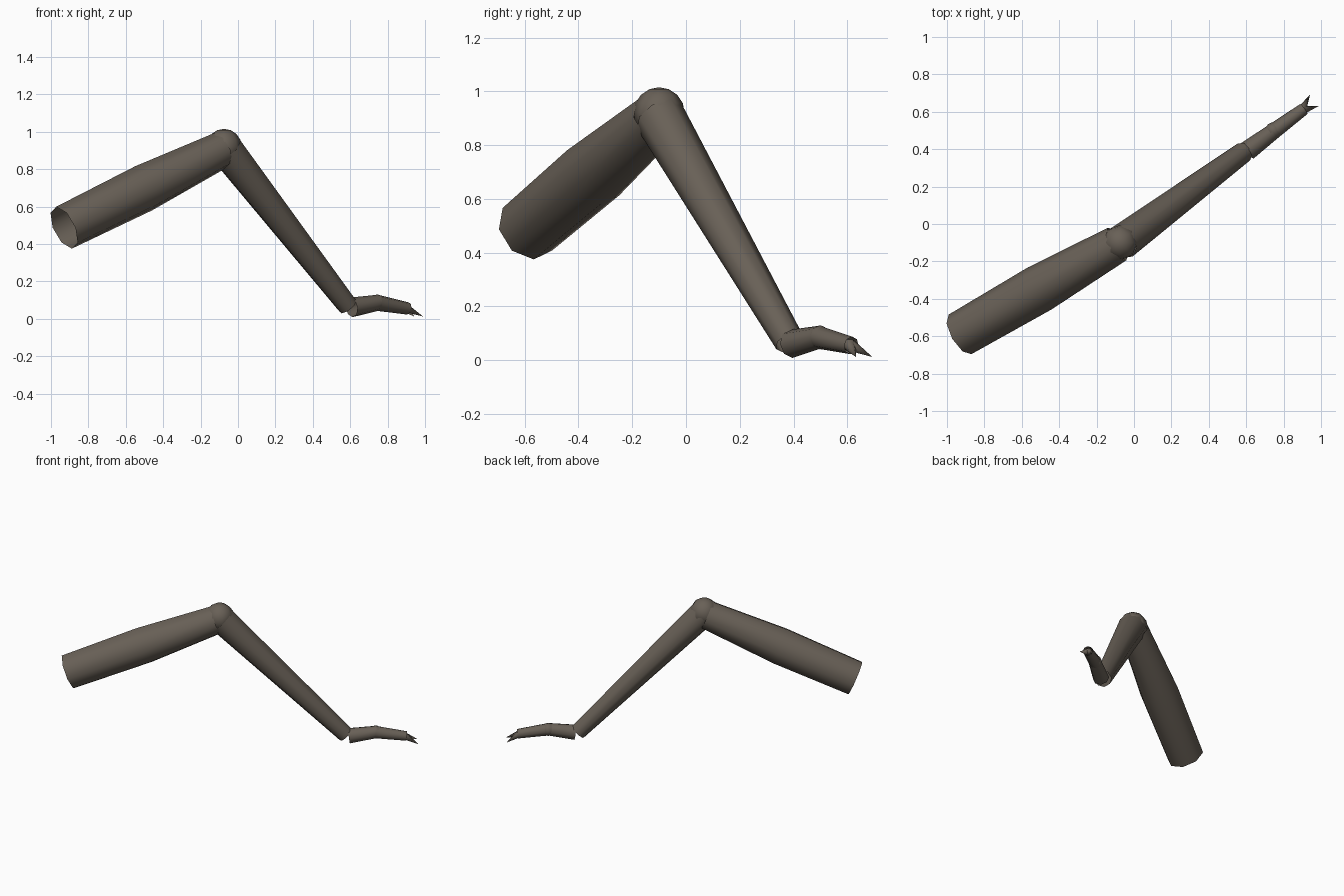
import bpy, bmesh, math
from mathutils import Vector, Matrix

cube = bpy.data.objects.get("Cube")
if cube:
    bpy.data.objects.remove(cube)

shell = bpy.data.materials.new("dark brown shell")
COLOUR = (0.14, 0.118, 0.095, 1)
shell.diffuse_color = COLOUR
shell.use_nodes = True
shell.node_tree.nodes["Principled BSDF"].inputs["Base Color"].default_value = COLOUR


def finish(name, bm):
    mesh = bpy.data.meshes.new(name)
    bm.to_mesh(mesh)
    bm.free()
    mesh.materials.append(shell)
    obj = bpy.data.objects.new(name, mesh)
    bpy.context.collection.objects.link(obj)
    bpy.ops.object.select_all(action="DESELECT")
    obj.select_set(True)
    bpy.context.view_layer.objects.active = obj
    bpy.ops.object.shade_smooth_by_angle(angle=math.radians(60))


def tube(name, stations, sides=8):
    """Open tube through (centre, radius) stations; a zero radius ends in a point."""
    bm = bmesh.new()
    points = [Vector(p) for p, r in stations]
    rings = []
    for i, (p, r) in enumerate(stations):
        axis = (points[min(i + 1, len(points) - 1)] - points[max(i - 1, 0)]).normalized()
        side = axis.cross(Vector((0, 0, 1))).normalized()
        up = side.cross(axis)
        if r == 0:
            rings.append([bm.verts.new(p)] * sides)
            continue
        rings.append([bm.verts.new(Vector(p) + r * (math.cos(a) * side + math.sin(a) * up))
                      for a in (math.tau * k / sides for k in range(sides))])
    for a, b in zip(rings, rings[1:]):
        for k in range(sides):
            n = (k + 1) % sides
            quad = [a[k], a[n], b[n], b[k]]
            bm.faces.new(list(dict.fromkeys(quad)))
    bmesh.ops.recalc_face_normals(bm, faces=bm.faces)
    # Open tubes: make sure the outside faces outward
    f = bm.faces[0] if len(bm.faces) else None
    bm.faces.ensure_lookup_table()
    f = bm.faces[0]
    mid = (points[0] + points[1]) / 2
    if f.normal.dot(f.calc_center_median() - mid) < 0:
        bmesh.ops.reverse_faces(bm, faces=bm.faces)
    finish(name, bm)


def ball(name, centre, radius, axis):
    bm = bmesh.new()
    turn = Vector(axis).to_track_quat("Z", "Y").to_matrix().to_4x4()
    bmesh.ops.create_uvsphere(bm, u_segments=8, v_segments=8, radius=radius,
                              matrix=Matrix.Translation(centre) @ turn)
    finish(name, bm)


# Long segments and the knee
tube("upper_leg", [((-0.93, -0.59, 0.487), 0.122), ((-0.505, -0.345, 0.697), 0.129),
                   ((-0.09, -0.107, 0.902), 0.1)])
ball("knee_joint", (-0.075, -0.1, 0.92), 0.095, (0, 0, 1))
tube("lower_leg", [((-0.065, -0.098, 0.905), 0.095), ((0.587, 0.385, 0.068), 0.056)])

# Foot in two segments with a joint ball between them
tube("foot_base", [((0.607, 0.392, 0.061), 0.053), ((0.745, 0.495, 0.085), 0.043)])
ball("foot_joint", (0.745, 0.498, 0.085), 0.045, (0.8, 0.58, 0))
tube("foot_tip", [((0.745, 0.495, 0.085), 0.043), ((0.908, 0.615, 0.055), 0.033)])

# Pair of claws
for name, tip in (("left_claw", (0.99, 0.632, 0.012)), ("right_claw", (0.942, 0.693, 0.012))):
    tube(name, [((0.895, 0.607, 0.058), 0.025), (tip, 0)], sides=6)
